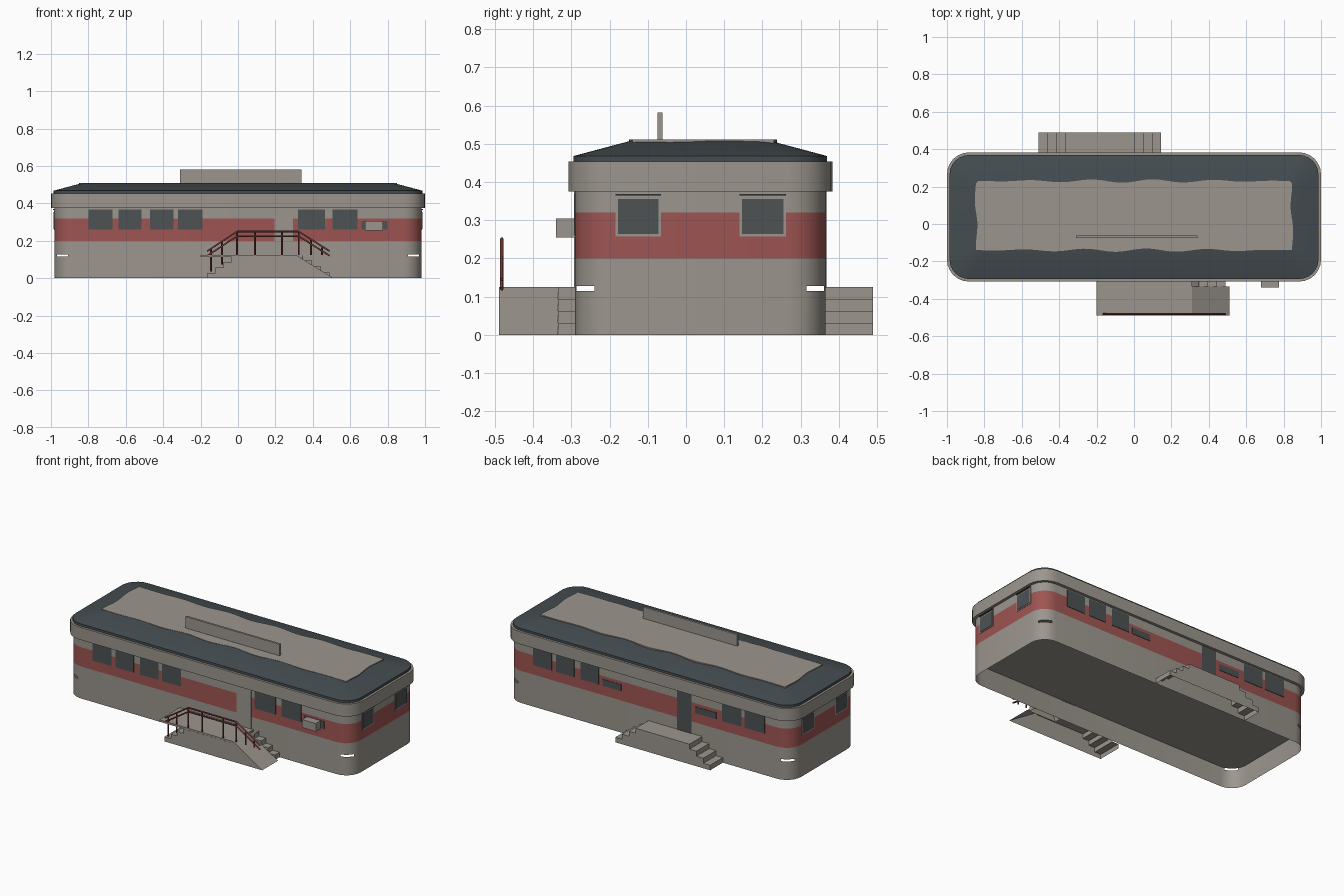
import bpy, bmesh, math
from mathutils import Vector

cube = bpy.data.objects.get("Cube")
if cube:
    bpy.data.objects.remove(cube, do_unlink=True)


def material(name, rgb):
    m = bpy.data.materials.new(name)
    m.use_nodes = True
    m.diffuse_color = (*rgb, 1)
    m.node_tree.nodes["Principled BSDF"].inputs["Base Color"].default_value = (*rgb, 1)
    return m


BEIGE = material("warm grey", (0.33, 0.305, 0.268))
RED = material("faded red", (0.34, 0.09, 0.084))
GLASS = material("dark glass", (0.075, 0.085, 0.088))
ROOF = material("slate roof", (0.058, 0.073, 0.08))
RAIL = material("dark red rail", (0.17, 0.045, 0.042))

HX, HY, CY, RAD, SEG = 0.982, 0.3275, 0.0375, 0.1, 6
FRONT, BACK = CY - HY, CY + HY


def finish(name, bm, mats, smooth=False):
    me = bpy.data.meshes.new(name)
    bm.to_mesh(me)
    bm.free()
    ob = bpy.data.objects.new(name, me)
    bpy.context.collection.objects.link(ob)
    for m in mats:
        me.materials.append(m)
    if smooth:
        bpy.ops.object.select_all(action="DESELECT")
        ob.select_set(True)
        bpy.context.view_layer.objects.active = ob
        bpy.ops.object.shade_smooth_by_angle(angle=math.radians(30))
    return ob


def outline(d):
    """Rounded rectangle of the wagon plan, grown by d."""
    r = max(RAD + d, 0.04)
    pts = []
    for q, (sx, sy) in enumerate([(1, 1), (-1, 1), (-1, -1), (1, -1)]):
        for i in range(SEG + 1):
            a = math.pi / 2 * (q + i / SEG)
            pts.append((sx * (HX + d - r) + r * math.cos(a),
                        CY + sy * (HY + d - r) + r * math.sin(a)))
    return pts


def loft(name, layers, mats, rule=None, slot=None, caps=True):
    """Stack plan outlines given as (height, growth)."""
    bm = bmesh.new()
    rings = [[bm.verts.new((x, y, z)) for x, y in outline(d)] for z, d in layers]
    n = len(rings[0])
    for k in range(len(rings) - 1):
        for i in range(n):
            quarter, step = divmod(i, SEG + 1)
            first = 2 - quarter % 2
            if k == slot and first <= step < first + 3:
                continue
            j = (i + 1) % n
            f = bm.faces.new((rings[k][i], rings[k][j], rings[k + 1][j], rings[k + 1][i]))
            if rule:
                f.material_index = rule(f.calc_center_median().z)
    if caps:
        bm.faces.new(rings[0][::-1])
        bm.faces.new(rings[-1])
    return finish(name, bm, mats, True)


def box(name, x, y, z, mat):
    bm = bmesh.new()
    bmesh.ops.create_cube(bm, size=1)
    for v in bm.verts:
        v.co = [lo + (c + 0.5) * (hi - lo) for c, (lo, hi) in zip(v.co, (x, y, z))]
    return finish(name, bm, [mat])


def extrude(name, points, direction, mat, wall_side=0):
    """Extruded outline; wall_side leaves it open below and towards the wall."""
    bm = bmesh.new()
    face = bm.faces.new([bm.verts.new(p) for p in points])
    new = bmesh.ops.extrude_face_region(bm, geom=[face], use_keep_orig=True)["geom"]
    bmesh.ops.translate(bm, vec=direction,
                        verts=[v for v in new if isinstance(v, bmesh.types.BMVert)])
    bmesh.ops.recalc_face_normals(bm, faces=bm.faces)
    if wall_side:
        hidden = [f for f in bm.faces if f.normal.z < -0.9 or f.normal.y * wall_side > 0.9]
        bmesh.ops.delete(bm, geom=hidden, context="FACES")
    return finish(name, bm, [mat])


def hollow_stair(name, pts, y0, y1, wall_side):
    extrude(name, [(x, y0, z) for x, z in pts], Vector((0, y1 - y0, 0)), BEIGE, wall_side)


def stair(x_low, x_high, count, top):
    """Stair outline points climbing from x_low to x_high."""
    pts = []
    for i in range(count):
        x = x_low + (x_high - x_low) * i / count
        pts += [(x, top * i / count), (x, top * (i + 1) / count)]
    return pts


def bar(name, pts, radius):
    cu = bpy.data.curves.new(name, "CURVE")
    cu.dimensions = "3D"
    cu.bevel_depth = radius
    cu.bevel_resolution = 1
    cu.use_fill_caps = True
    sp = cu.splines.new("POLY")
    sp.points.add(len(pts) - 1)
    for p, co in zip(sp.points, pts):
        p.co = (*co, 1)
    cu.materials.append(RAIL)
    bpy.context.collection.objects.link(bpy.data.objects.new(name, cu))


# Open skirt with corner slots, and the wagon shell with its red band
loft("skirt", [(0, 0), (0.115, 0), (0.128, 0)], [BEIGE], slot=1, caps=False)
loft("body", [(0.128, 0), (0.2, 0), (0.32, 0), (0.4, 0)],
     [BEIGE, RED], lambda z: int(0.2 < z < 0.32))
loft("eave_band", [(0.375, 0.018), (0.453, 0.018)], [BEIGE])
loft("roof", [(0.45, 0.004), (0.468, 0.004), (0.509, -0.15)], [ROOF])

# Pale roof patch with a ragged edge
patch = []
corners = [(-0.845, -0.14), (0.845, -0.14), (0.845, 0.23), (-0.845, 0.23)]
for k in range(4):
    a, b = Vector(corners[k]), Vector(corners[(k + 1) % 4])
    along = (b - a).normalized()
    out = Vector((along.y, -along.x))
    steps = round((b - a).length / 0.03)
    for i in range(steps):
        s = (b - a).length * i / steps
        p = a + along * s + out * 0.009 * math.sin(s * 19) * math.sin(math.pi * i / steps)
        patch.append((p.x, p.y, 0.5))
extrude("roof_patch", patch, Vector((0, 0, 0.0105)), BEIGE)
box("roof_board", (-0.31, 0.34), (-0.075, -0.062), (0.505, 0.582), BEIGE)

# Long-side windows
full = [(-0.8, -0.67), (-0.64, -0.515), (-0.47, -0.345), (-0.32, -0.19),
        (0.32, 0.465), (0.505, 0.64)]
T = 0.003
for x in full:
    box("front_window", x, (FRONT - T, FRONT + T), (0.26, 0.368), GLASS)
box("front_low_window", (0.66, 0.8), (FRONT - T, FRONT + T), (0.26, 0.306), GLASS)
for a, b in full:
    low = a in (-0.32, 0.32)
    box("back_window", (-b, -a), (BACK - T, BACK + T), (0.26, 0.3 if low else 0.368), GLASS)
box("back_end_window", (-0.8, -0.66), (BACK - T, BACK + T), (0.26, 0.368), GLASS)

# Doors
box("front_door", (0.195, 0.295), (FRONT - T, FRONT + T), (0.125, 0.375), BEIGE)
box("back_door", (-0.295, -0.195), (BACK - T, BACK + T), (0.125, 0.375), GLASS)

# End windows with frames and thin shades
for s in (-1, 1):
    for y0, y1 in ((-0.185, -0.065), (0.14, 0.262)):
        def plate(name, grow, z, reach, mat):
            xs = sorted((s * (HX - T), s * (HX + reach)))
            box(name, xs, (y0 - grow, y1 + grow), z, mat)
        plate("end_window_frame", 0, (0.257, 0.362), 0.003, BEIGE)
        plate("end_window", -0.007, (0.264, 0.355), 0.005, GLASS)
        plate("end_window_shade", 0, (0.365, 0.369), 0.008, GLASS)

# Wall unit
box("wall_unit", (0.68, 0.775), (-0.34, FRONT), (0.255, 0.305), BEIGE)

# Front landing, ramp and steps
H = 0.125
box("front_landing", (-0.2, 0.31), (-0.489, FRONT), (0.113, H), BEIGE)
hollow_stair("front_ramp_and_left_steps",
             stair(-0.165, 0.01, 4, 0.114) + [(0.3, 0.114), (0.31, H), (0.51, 0)],
             -0.49, -0.335, 1)
hollow_stair("front_right_steps", stair(0.49, 0.3, 4, H) + [(0.3, 0)], -0.335, FRONT, 1)

# Back landing with steps at both ends
hollow_stair("back_steps", stair(-0.51, -0.32, 4, H) + stair(0.145, -0.043, 4, H)[::-1],
             BACK, 0.49, -1)

# Front handrails and posts
RY = -0.482
for drop in (0, 0.025):
    bar("handrail", [(x, RY, z - drop) for x, z in
                     ((-0.165, 0.145), (-0.005, 0.25), (0.325, 0.25), (0.49, 0.145))], 0.005)
for x in (-0.145, -0.085, -0.005, 0.09, 0.235, 0.325, 0.39, 0.45):
    over = max(-x, x - 0.32, 0)
    foot = H - 0.62 * max(-x, 0)
    bar("rail_post", [(x, RY, foot), (x, RY, 0.248 - 0.64 * over)], 0.005)
